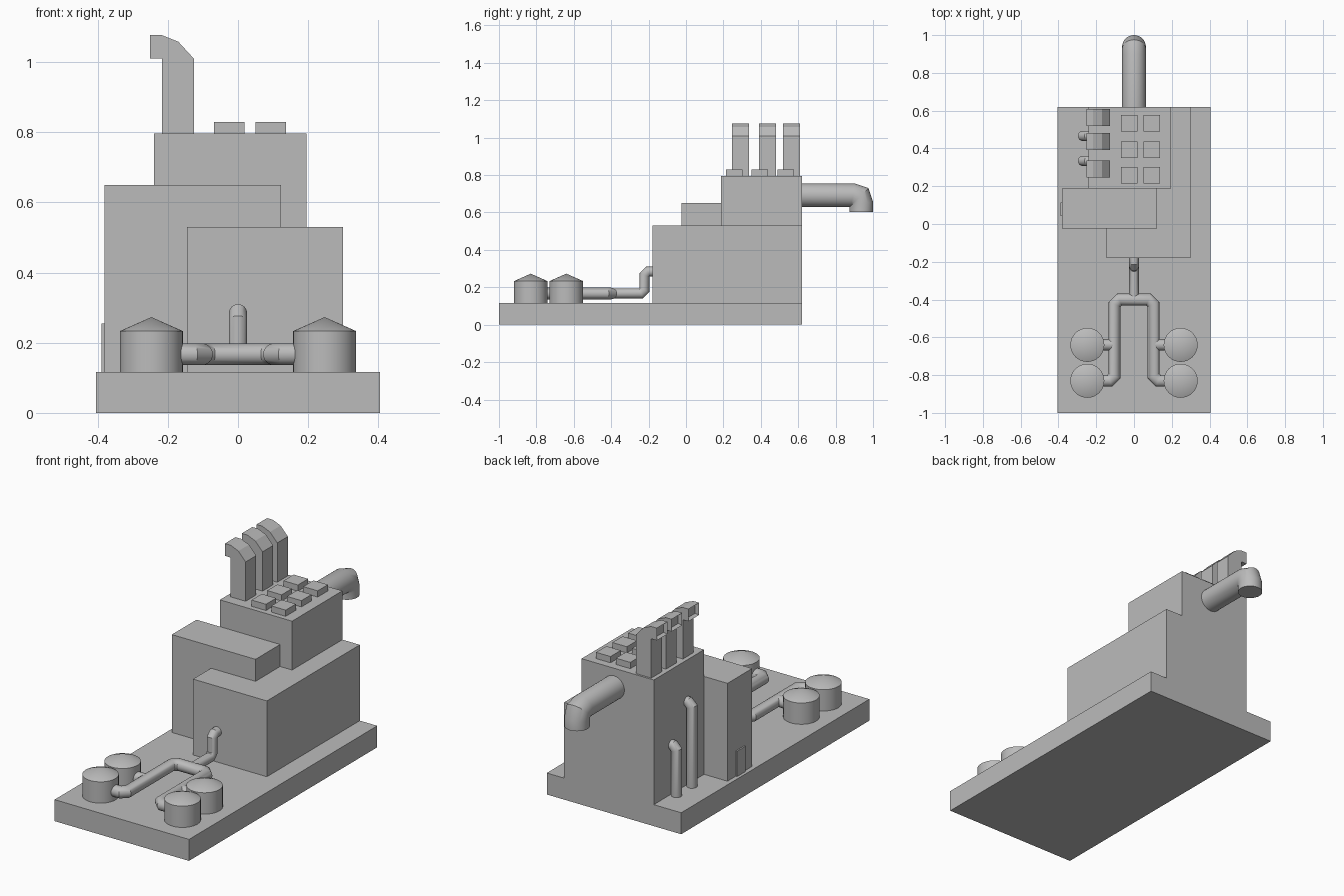
import bpy, bmesh, math
from mathutils import Vector

cube = bpy.data.objects.get("Cube")
if cube:
    bpy.data.objects.remove(cube, do_unlink=True)

grey = bpy.data.materials.new("plain_grey")
grey.use_nodes = True
COLOUR = (0.5, 0.5, 0.5, 1)
grey.diffuse_color = COLOUR
grey.node_tree.nodes["Principled BSDF"].inputs["Base Color"].default_value = COLOUR


def finish(name, bm, smooth=False):
    bmesh.ops.recalc_face_normals(bm, faces=bm.faces)
    mesh = bpy.data.meshes.new(name)
    bm.to_mesh(mesh)
    bm.free()
    mesh.materials.append(grey)
    obj = bpy.data.objects.new(name, mesh)
    bpy.context.collection.objects.link(obj)
    if smooth:
        bpy.ops.object.select_all(action="DESELECT")
        obj.select_set(True)
        bpy.context.view_layer.objects.active = obj
        bpy.ops.object.shade_smooth_by_angle(angle=math.radians(30))
    return obj


def box(name, x, y, z):
    bm = bmesh.new()
    bmesh.ops.create_cube(bm, size=1)
    for v in bm.verts:
        v.co = [lo + (c + 0.5) * (hi - lo) for c, (lo, hi) in zip(v.co, (x, y, z))]
    return finish(name, bm)


def tube(name, path, radius, normal, bend=0.025, steps=1, sides=24):
    """Sweep a circle along a planar path with bevelled, mitred corners."""
    path = [Vector(p) for p in path]
    normal = Vector(normal)
    pts = [path[0]]
    for a, p, b in zip(path, path[1:], path[2:]):
        start = p + (a - p).normalized() * bend
        end = p + (b - p).normalized() * bend
        for i in range(steps + 1):
            t = i / steps
            pts.append(start * (1 - t) ** 2 + p * 2 * t * (1 - t) + end * t * t)
    pts.append(path[-1])
    bm = bmesh.new()
    rings = []
    for i, p in enumerate(pts):
        before = (p - pts[i - 1]).normalized() if i else (pts[1] - p).normalized()
        after = (pts[i + 1] - p).normalized() if i < len(pts) - 1 else before
        tangent = (before + after).normalized()
        side = tangent.cross(normal) / tangent.dot(before)
        rings.append([bm.verts.new(p + radius * (normal * math.cos(k * math.tau / sides)
                                                 + side * math.sin(k * math.tau / sides)))
                      for k in range(sides)])
    for r, s in zip(rings, rings[1:]):
        for k in range(sides):
            j = (k + 1) % sides
            bm.faces.new((r[k], r[j], s[j], s[k]))
    bm.faces.new(rings[0])
    bm.faces.new(rings[-1])
    return finish(name, bm, True)


def tank(name, x, y, radius=0.09, sides=32):
    bm = bmesh.new()
    rings = [[bm.verts.new((x + radius * math.cos(k * math.tau / sides),
                            y + radius * math.sin(k * math.tau / sides), z))
              for k in range(sides)] for z in (GROUND, 0.233)]
    tip = bm.verts.new((x, y, 0.273))
    low, high = rings
    for k in range(sides):
        j = (k + 1) % sides
        bm.faces.new((low[k], low[j], high[j], high[k]))
        bm.faces.new((high[k], high[j], tip))
    bm.faces.new(low)
    finish(name, bm, True)


def chimney(name, y0, y1):
    profile = [(-0.217, ROOF), (-0.217, 1.01), (-0.251, 1.01), (-0.251, 1.077),
               (-0.217, 1.077), (-0.17, 1.058), (-0.126, 1.01), (-0.126, ROOF)]
    bm = bmesh.new()
    face = bm.faces.new([bm.verts.new((x, y0, z)) for x, z in profile])
    out = bmesh.ops.extrude_face_region(bm, geom=[face])["geom"]
    bmesh.ops.translate(bm, vec=(0, y1 - y0, 0),
                        verts=[g for g in out if isinstance(g, bmesh.types.BMVert)])
    bmesh.ops.recalc_face_normals(bm, faces=bm.faces)
    # recessed outlet at the hooked end
    mouth = [f for f in bm.faces if f.calc_center_median().x < -0.25]
    bmesh.ops.inset_region(bm, faces=mouth, thickness=0.009)
    bmesh.ops.translate(bm, vec=(0.02, 0, 0), verts=mouth[0].verts)
    finish(name, bm)


GROUND, ROOF, BACK = 0.117, 0.796, 0.62

# Ground slab and building volumes
box("base_slab", (-0.405, 0.405), (-1, BACK), (0, GROUND))
box("main_hall", (-0.145, 0.3), (-0.18, BACK), (GROUND, 0.53))
box("front_wing", (-0.381, 0.123), (-0.025, 0.187), (GROUND, 0.65))
box("tower", (-0.24, 0.195), (0.187, BACK), (GROUND, ROOF))
box("side_door", (-0.389, -0.38), (0.042, 0.115), (GROUND, 0.255))

# Roof vents and hooked chimneys
for i, y in enumerate((0.215, 0.35, 0.49)):
    for side, x in (("right", -0.069), ("left", 0.05)):
        box(f"roof_vent_{side}_{i + 1}", (x, x + 0.087), (y, y + 0.088), (ROOF, 0.83))
for i, y in enumerate((0.246, 0.391, 0.518)):
    chimney(f"chimney_{i + 1}", y, y + 0.091)

# Large exhaust pipe at the back
tube("exhaust_pipe", [(0, 0.6, 0.692), (0, 0.937, 0.692), (0, 0.937, 0.603)],
     0.063, (1, 0, 0), bend=0.045, steps=2, sides=32)

# Wall pipes on the side of the tower
for name, y, top in (("short", 0.466, 0.385), ("tall", 0.334, 0.57)):
    tube(f"wall_pipe_{name}", [(-0.27, y, GROUND), (-0.27, y, top), (-0.22, y, top)],
         0.027, (0, 1, 0), bend=0.02)

# Storage tanks with their feed pipes
for side, s in (("right", -1), ("left", 1)):
    for row, y in (("front", -0.83), ("rear", -0.64)):
        tank(f"tank_{row}_{side}", s * 0.247, y)
    tube(f"tank_branch_{side}", [(s * 0.103, -0.64, 0.167), (s * 0.2, -0.64, 0.167)],
         0.03, (0, 0, 1))
tube("tank_manifold", [(-0.2, -0.83, 0.167), (-0.103, -0.83, 0.167), (-0.103, -0.4, 0.167),
                       (0.103, -0.4, 0.167), (0.103, -0.83, 0.167), (0.2, -0.83, 0.167)],
     0.031, (0, 0, 1))
tube("supply_pipe", [(0, -0.4, 0.167), (0, -0.222, 0.167), (0, -0.222, 0.284),
                     (0, -0.17, 0.284)], 0.026, (1, 0, 0), bend=0.018)
